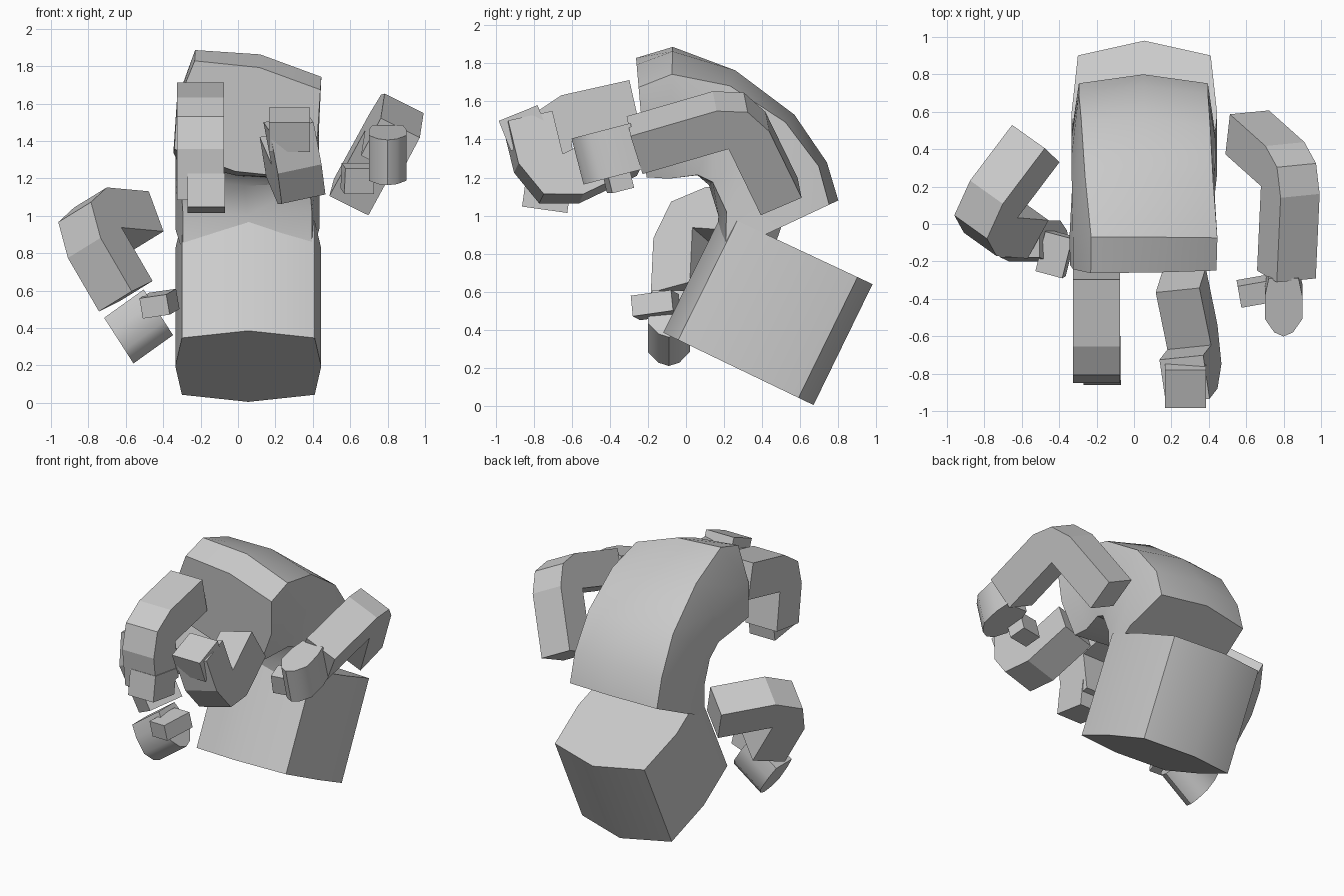
import bpy, bmesh, math
from mathutils import Vector as V, Matrix

if "Cube" in bpy.data.objects:
    bpy.data.objects.remove(bpy.data.objects["Cube"])


def finish(name, bm, smooth=None):
    bmesh.ops.recalc_face_normals(bm, faces=bm.faces)
    me = bpy.data.meshes.new(name)
    bm.to_mesh(me)
    bm.free()
    ob = bpy.data.objects.new(name, me)
    bpy.context.collection.objects.link(ob)
    if smooth:
        bpy.ops.object.select_all(action='DESELECT')
        ob.select_set(True)
        bpy.context.view_layer.objects.active = ob
        bpy.ops.object.shade_smooth_by_angle(angle=math.radians(smooth))
    return ob


# Flat profile extruded to both sides along an axis
def prism(name, pts, half, smooth=None):
    bm = bmesh.new()
    a = [bm.verts.new(p - half) for p in pts]
    b = [bm.verts.new(p + half) for p in pts]
    bm.faces.new(a)
    bm.faces.new(b[::-1])
    n = len(pts)
    for i in range(n):
        bm.faces.new((a[i], a[(i + 1) % n], b[(i + 1) % n], b[i]))
    return finish(name, bm, smooth)


# Octagonal sections: (back y, back z, belly y, belly z, roll in degrees)
def loft(name, sections, cx, w_mid, w_corner, k):
    oct_pts = [(0, 1), (w_corner, k), (w_mid, 0), (w_corner, -k),
               (0, -1), (-w_corner, -k), (-w_mid, 0), (-w_corner, k)]
    bm = bmesh.new()
    rings = []
    for y1, z1, y2, z2, roll in sections:
        p, q = V((cx, y1, z1)), V((cx, y2, z2))
        c, h = (p + q) / 2, (p - q).length / 2
        up = (p - q).normalized()
        r = math.radians(roll)
        x = V((math.cos(r), 0, 0)) - up * math.sin(r)
        v = up * math.cos(r) + V((math.sin(r), 0, 0))
        rings.append([bm.verts.new(c + x * s + v * t * h) for s, t in oct_pts])
    for a, b in zip(rings, rings[1:]):
        for i in range(8):
            j = (i + 1) % 8
            bm.faces.new((a[i], a[j], b[j], b[i]))
    bm.faces.new(rings[0])
    bm.faces.new(rings[-1][::-1])
    return finish(name, bm, 35)


# Square limb with a hinge crease inside and a rounded bend outside
def limb(name, a, e, b, h=0.12):
    a, e, b = V(a), V(e), V(b)
    d1, d2 = (e - a).normalized(), (b - e).normalized()
    o = (d1 - d2).normalized()
    n1 = (o - d1 * o.dot(d1)).normalized()
    n2 = (o - d2 * o.dot(d2)).normalized()
    inner = e - o * (h / o.dot(n1))
    pts = [a - n1 * h, a + n1 * h, inner + n1 * 2 * h, inner + o * 2 * h,
           inner + n2 * 2 * h, b + n2 * h, b - n2 * h, inner]
    return prism(name, pts, d1.cross(d2).normalized() * h)


# Mitten with a rounded tip
def hand(name, base, d, axis, length, w, half):
    base, d, axis = V(base), V(d).normalized(), V(axis).normalized()
    s = d.cross(axis).normalized()
    prof = [(-.8, 0), (-1, .3), (-1, .7), (-.5, .93), (0, 1),
            (.5, .93), (1, .7), (1, .3), (.8, 0)]
    return prism(name, [base + s * u * w + d * t * length for u, t in prof],
                 axis * half, 40)


def box(name, loc, size, rot=(0, 0, 0)):
    bm = bmesh.new()
    bmesh.ops.create_cube(bm, size=1, matrix=Matrix.Diagonal((*size, 1)))
    ob = finish(name, bm)
    ob.location = loc
    ob.rotation_euler = [math.radians(r) for r in rot]
    return ob


# Head and curled torso
loft("head", [(-.12, .385, .67, .005, 0), (.19, 1.01, .98, .64, 0)],
     .055, .39, .355, .8)
loft("torso", [(-.26, 1.80, -.21, 1.23, 13), (-.07, 1.87, -.09, 1.21, 12),
               (.26, 1.765, .06, 1.21, 7), (.57, 1.53, .12, 1.16, 3),
               (.74, 1.28, .17, 1.0, 0), (.80, 1.08, .16, .78, 0)],
     .05, .385, .345, .85)

# Arms
limb("left_arm", (.605, .49, 1.10), (.84, .28, 1.53), (.815, -.27, 1.37), .117)
limb("right_arm", (-.525, .43, .97), (-.85, 0, 1.0), (-.60, -.02, .57))
hand("left_hand", (.80, -.26, 1.365), (0, -.96, -.25), (0, -.25, .96), .32, .1, .125)
hand("right_hand", (-.61, -.09, .53), (.54, 0, -.84), (.81, 0, .58), .29, .11, .13)
box("left_thumb", (.64, -.36, 1.2), (.16, .12, .14), (14, 0, 10))
box("right_thumb", (-.42, -.16, .53), (.15, .22, .11), (8, -8, -15))

# Legs and feet
limb("right_leg", (-.2, -.27, 1.59), (-.2, -.74, 1.485), (-.2, -.69, 1.1), .125)
limb("left_leg", (.25, -.3, 1.34), (.34, -.74, 1.13), (.27, -.83, 1.5))
box("right_foot", (-.17, -.73, 1.12), (.2, .24, .18), (-8, 0, 0))
box("left_foot", (.275, -.85, 1.46), (.22, .22, .17), (22, 0, 0))
